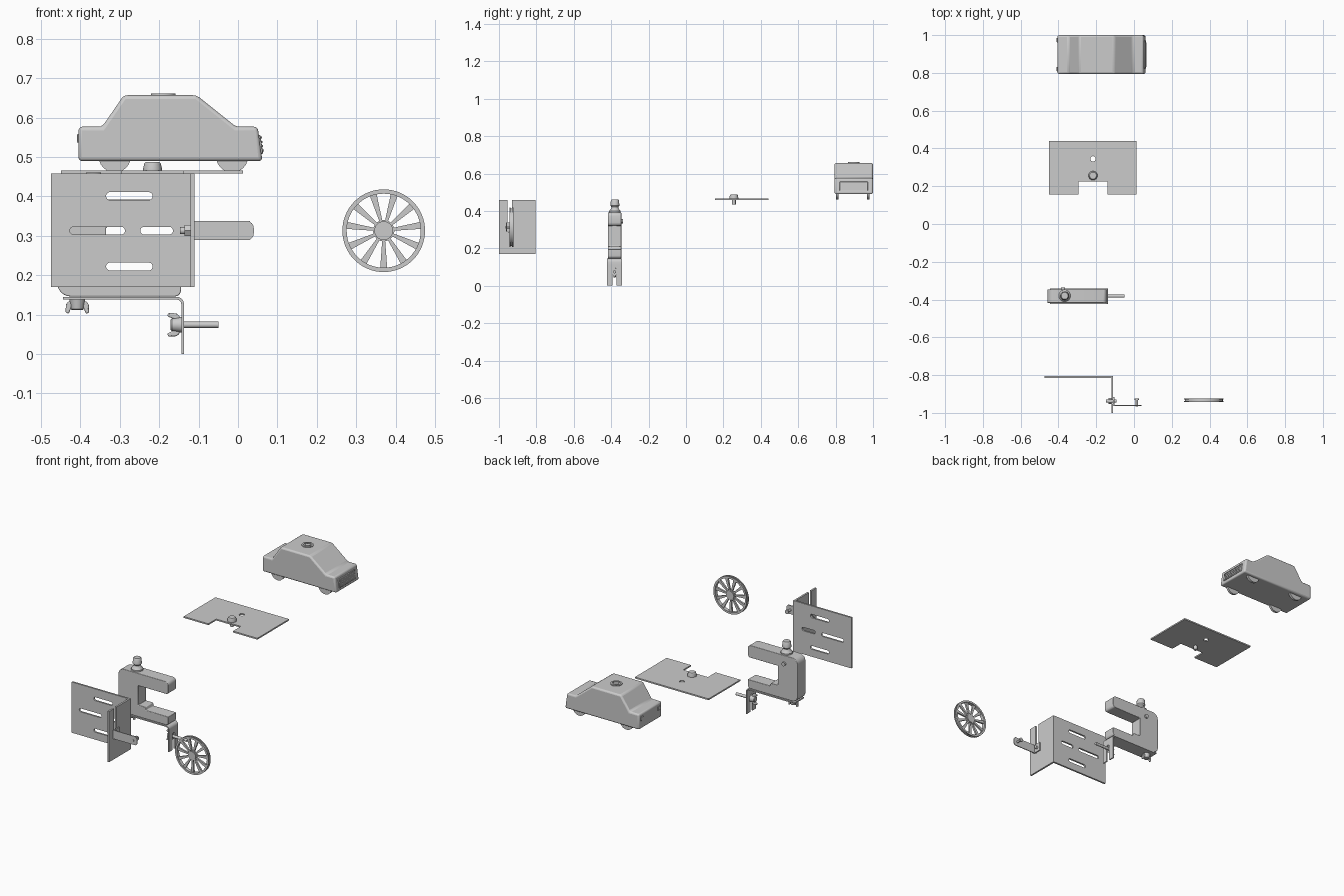
import bpy, bmesh, math
from mathutils import Matrix, Vector

if "Cube" in bpy.data.objects:
    bpy.data.objects.remove(bpy.data.objects["Cube"])

# local (u, v, depth) -> world axes for each drawing plane
PLANES = {
    'xy': Matrix(((1, 0, 0), (0, 1, 0), (0, 0, 1))),
    'xz': Matrix(((1, 0, 0), (0, 0, -1), (0, 1, 0))),
    'yz': Matrix(((0, 0, 1), (1, 0, 0), (0, 1, 0))),
}


def finish(ob, bevel=0, segs=3):
    bpy.ops.object.select_all(action='DESELECT')
    bpy.context.view_layer.objects.active = ob
    ob.select_set(True)
    if bevel:
        m = ob.modifiers.new('bevel', 'BEVEL')
        m.width, m.segments, m.limit_method = bevel, segs, 'ANGLE'
        m.angle_limit = math.radians(20)
    bpy.ops.object.shade_smooth_by_angle(angle=math.radians(32))
    return ob


def sheet(name, loops, plane, at, thick, bevel=0, segs=3):
    """Extruded outline (first loop) with holes (other loops), centred at depth `at`."""
    cu = bpy.data.curves.new(name, 'CURVE')
    cu.dimensions, cu.fill_mode, cu.extrude = '2D', 'BOTH', thick / 2
    for loop in loops:
        s = cu.splines.new('POLY')
        s.points.add(len(loop) - 1)
        for p, (u, v) in zip(s.points, loop):
            p.co = (u, v, 0, 1)
        s.use_cyclic_u = True
    tmp = bpy.data.objects.new(name + '_outline', cu)
    bpy.context.collection.objects.link(tmp)
    bpy.context.view_layer.update()
    me = bpy.data.meshes.new_from_object(tmp.evaluated_get(bpy.context.evaluated_depsgraph_get()))
    bpy.data.objects.remove(tmp)
    bm = bmesh.new()
    bm.from_mesh(me)
    bmesh.ops.remove_doubles(bm, verts=bm.verts, dist=1e-5)
    if len(loops) == 1:
        bmesh.ops.dissolve_limit(bm, angle_limit=0.01, verts=bm.verts, edges=bm.edges)
    depth = {'xy': Vector((0, 0, at)), 'xz': Vector((0, at, 0)), 'yz': Vector((at, 0, 0))}[plane]
    for v in bm.verts:
        v.co = PLANES[plane] @ v.co + depth
    bmesh.ops.recalc_face_normals(bm, faces=bm.faces)
    bm.to_mesh(me)
    bm.free()
    ob = bpy.data.objects.new(name, me)
    bpy.context.collection.objects.link(ob)
    return finish(ob, bevel, segs)


def box(name, x, y, z, bevel=0):
    return sheet(name, [[(x[0], z[0]), (x[1], z[0]), (x[1], z[1]), (x[0], z[1])]],
                 'xz', (y[0] + y[1]) / 2, y[1] - y[0], bevel)


def lathe(name, profile, centre, axis='z', n=32):
    """Spin (radius, height) pairs round an axis through centre."""
    bm = bmesh.new()
    rings = [[bm.verts.new((r * math.cos(2 * math.pi * i / n), r * math.sin(2 * math.pi * i / n), h))
              for i in range(n)] for r, h in profile]
    for a, b in zip(rings, rings[1:]):
        for i in range(n):
            bm.faces.new((a[i], a[(i + 1) % n], b[(i + 1) % n], b[i]))
    bm.faces.new(rings[0])
    bm.faces.new(rings[-1])
    rot = {'z': 'xy', 'y': 'xz', 'x': 'yz'}[axis]
    for v in bm.verts:
        v.co = PLANES[rot] @ v.co + Vector(centre)
    bmesh.ops.recalc_face_normals(bm, faces=bm.faces)
    me = bpy.data.meshes.new(name)
    bm.to_mesh(me)
    bm.free()
    ob = bpy.data.objects.new(name, me)
    bpy.context.collection.objects.link(ob)
    return finish(ob)


def rod(name, r, centre, length, axis):
    return lathe(name, [(r, -length / 2), (r, length / 2)], centre, axis, 24)


def arc(cx, cy, r, a0, a1, n=10):
    return [(cx + r * math.cos(math.radians(a0 + (a1 - a0) * i / n)),
             cy + r * math.sin(math.radians(a0 + (a1 - a0) * i / n))) for i in range(n + 1)]


def circle(cx, cy, r, n=32):
    return arc(cx, cy, r, 0, 360 * (n - 1) / n, n - 1)


def slot(x0, x1, z, r=0.01):
    return arc(x1 - r, z, r, -90, 90) + arc(x0 + r, z, r, 90, 270)


def rect(a0, a1, b0, b1):
    return [(a0, b0), (a1, b0), (a1, b1), (a0, b1)]


# --- toy car ---
body = [(-0.405, 0.49), (0.062, 0.49), (0.05, 0.577), (-0.005, 0.577),
        (-0.105, 0.657), (-0.29, 0.657), (-0.345, 0.577), (-0.405, 0.577)]
sheet('car_body', [body], 'xz', 0.897, 0.205, 0.009)
for x in (-0.313, -0.015):
    for y in (0.808, 0.975):
        rod('car_wheel', 0.041, (x, y, 0.502), 0.013, 'y')
sheet('roof_ring', [circle(-0.19, 0.897, 0.031), circle(-0.19, 0.897, 0.022)], 'xy', 0.657, 0.008)
rod('roof_stud', 0.014, (-0.19, 0.897, 0.657), 0.008, 'z')
sheet('grille_panel', [[(0.05, 0.508), (0.064, 0.508), (0.057, 0.556), (0.045, 0.556)]],
      'xz', 0.897, 0.15, 0.002, 1)
for i in range(4):
    z = 0.514 + i * 0.011
    xf = 0.0645 - (z - 0.508) * 0.14
    box('grille_bar', (xf - 0.01, xf + 0.002), (0.832, 0.962), (z, z + 0.005))
for y in (0.82, 0.974):
    box('tail_light', (-0.409, -0.4), (y - 0.012, y + 0.012), (0.537, 0.558), 0.002)

# --- flat base plate with notch, hole and button ---
notched = [(-0.45, 0.155), (-0.295, 0.155), (-0.295, 0.225), (-0.14, 0.225), (-0.14, 0.155),
           (0.013, 0.155), (0.013, 0.44), (-0.45, 0.44)]
sheet('base_plate', [notched, circle(-0.217, 0.345, 0.014)], 'xy', 0.462, 0.008)
lathe('plate_button', [(0.01, 0.435), (0.01, 0.458), (0.024, 0.466), (0.024, 0.47), (0.021, 0.484),
                       (0.018, 0.487)], (-0.217, 0.256, 0))

# --- C-shaped clamp frame ---
c_shape = (arc(-0.425, 0.18, 0.034, 180, 270, 6) + arc(-0.16, 0.161, 0.015, 270, 360, 4)
           + [(-0.145, 0.195), (-0.285, 0.195), (-0.29, 0.212), (-0.335, 0.212), (-0.335, 0.322)]
           + arc(-0.16, 0.337, 0.015, -90, 0, 4) + arc(-0.165, 0.372, 0.02, 0, 90, 4)
           + arc(-0.425, 0.358, 0.034, 90, 180, 6))
sheet('clamp_frame', [c_shape], 'xz', -0.382, 0.072, 0.009)
lathe('clamp_knob', [(0.031, 0.386), (0.031, 0.4), (0.022, 0.41), (0.018, 0.42), (0.024, 0.428),
                     (0.022, 0.455), (0.018, 0.461)], (-0.367, -0.38, 0))
rod('side_screw', 0.011, (-0.375, -0.345, 0.345), 0.016, 'y')

# --- bent mounting strip under the clamp ---
strip = ([(-0.445, 0.138)] + arc(-0.156, 0.126, 0.012, 90, 0, 5) + [(-0.144, 0.07), (-0.137, 0.07)]
         + arc(-0.156, 0.126, 0.019, 0, 90, 5) + [(-0.445, 0.145)])
sheet('mounting_strip', [strip], 'xz', -0.382, 0.082)
fork = ([(-0.423, 0), (-0.393, 0)] + arc(-0.382, 0.085, 0.011, 180, 0)
        + [(-0.371, 0), (-0.341, 0), (-0.341, 0.11), (-0.423, 0.11)])
bpy.data.objects.remove(bpy.data.objects['mounting_strip'])
strip = ([(-0.445, 0.138)] + arc(-0.156, 0.126, 0.012, 90, 0, 5) + [(-0.144, 0.11), (-0.137, 0.11)]
         + arc(-0.156, 0.126, 0.019, 0, 90, 5) + [(-0.445, 0.145)])
sheet('mounting_strip', [strip], 'xz', -0.382, 0.082)
sheet('strip_fork', [fork], 'yz', -0.1405, 0.007)


# --- wing nuts: hub with two angled wings ---
def wing_nut(name, plane, base, across, depth):
    """base = height of hub foot, wings spread along `across`."""
    axis = 'z' if plane == 'z' else 'x'
    centre = (across, depth, base) if plane == 'z' else (base, depth, across)
    lathe(name + '_hub', [(0.02, 0), (0.016, -0.024), (0.013, -0.027)], centre, axis, 24)
    for s in (-1, 1):
        w = [(across + s * a, base - b) for a, b in
             ((0.008, 0.006), (0.022, 0.004), (0.029, 0.012), (0.03, 0.033), (0.022, 0.036), (0.016, 0.022))]
        if plane != 'z':
            w = [(b, a * 1.0) for a, b in w]
        sheet(name + '_wing', [w], 'xz', depth, 0.013, 0.003, 2)


wing_nut('lower_nut', 'z', 0.138, -0.408, -0.382)
wing_nut('fork_nut', 'x', -0.144, 0.074, -0.382)
rod('fork_bolt', 0.008, (-0.105, -0.382, 0.074), 0.11, 'x')

# --- slotted angle bracket ---
holes = [slot(-0.335, -0.217, 0.401), slot(-0.427, -0.287, 0.313),
         slot(-0.248, -0.165, 0.313), slot(-0.335, -0.217, 0.222)]
sheet('slotted_panel', [rect(-0.475, -0.11, 0.17, 0.458)] + holes, 'xz', -0.81, 0.01)
flange = ([(-1.0, 0.17), (-0.81, 0.17), (-0.81, 0.458), (-0.931, 0.458)]
          + arc(-0.943, 0.297, 0.012, 0, -180) + [(-0.955, 0.458), (-1.0, 0.458)])
sheet('bracket_flange', [flange], 'yz', -0.115, 0.01)

# --- axle arm bolted to the flange ---
arm = [(-0.11, 0.289), (0.03, 0.289)] + arc(0.023, 0.306, 0.017, -60, 0, 5) \
    + arc(0.023, 0.32, 0.017, 0, 60, 5) + [(0.03, 0.338), (-0.11, 0.338)]
sheet('axle_arm', [arm], 'xz', -0.96, 0.005)
box('arm_foot', (-0.11, -0.104), (-0.9625, -0.915), (0.289, 0.338))
rod('foot_bolt', 0.009, (-0.12, -0.937, 0.313), 0.054, 'x')
lathe('foot_nut', [(0.016, -0.008), (0.016, 0.008)], (-0.128, -0.937, 0.313), 'x', 6)
rod('axle_pin', 0.006, (0.015, -0.945, 0.313), 0.042, 'y')
rod('axle_head', 0.012, (0.015, -0.928, 0.313), 0.006, 'y')

# --- spoked wheel: wedge gaps leave tapered spokes ---
cx, cz, n = 0.37, 0.313, 11
gaps = []
for i in range(n):
    a = 90 + 360 / n * i
    gaps.append(arc(cx, cz, 0.094, a - 11, a + 11, 6) + arc(cx, cz, 0.027, a + 8, a - 8, 3))
sheet('spoked_wheel', [circle(cx, cz, 0.1, 64)] + gaps, 'xz', -0.933, 0.01)
for y in (-0.94, -0.926):
    sheet('wheel_rim', [circle(cx, cz, 0.105, 64), circle(cx, cz, 0.094, 64)], 'xz', y, 0.006)
rod('wheel_hub', 0.024, (cx, -0.933, cz), 0.02, 'y')
